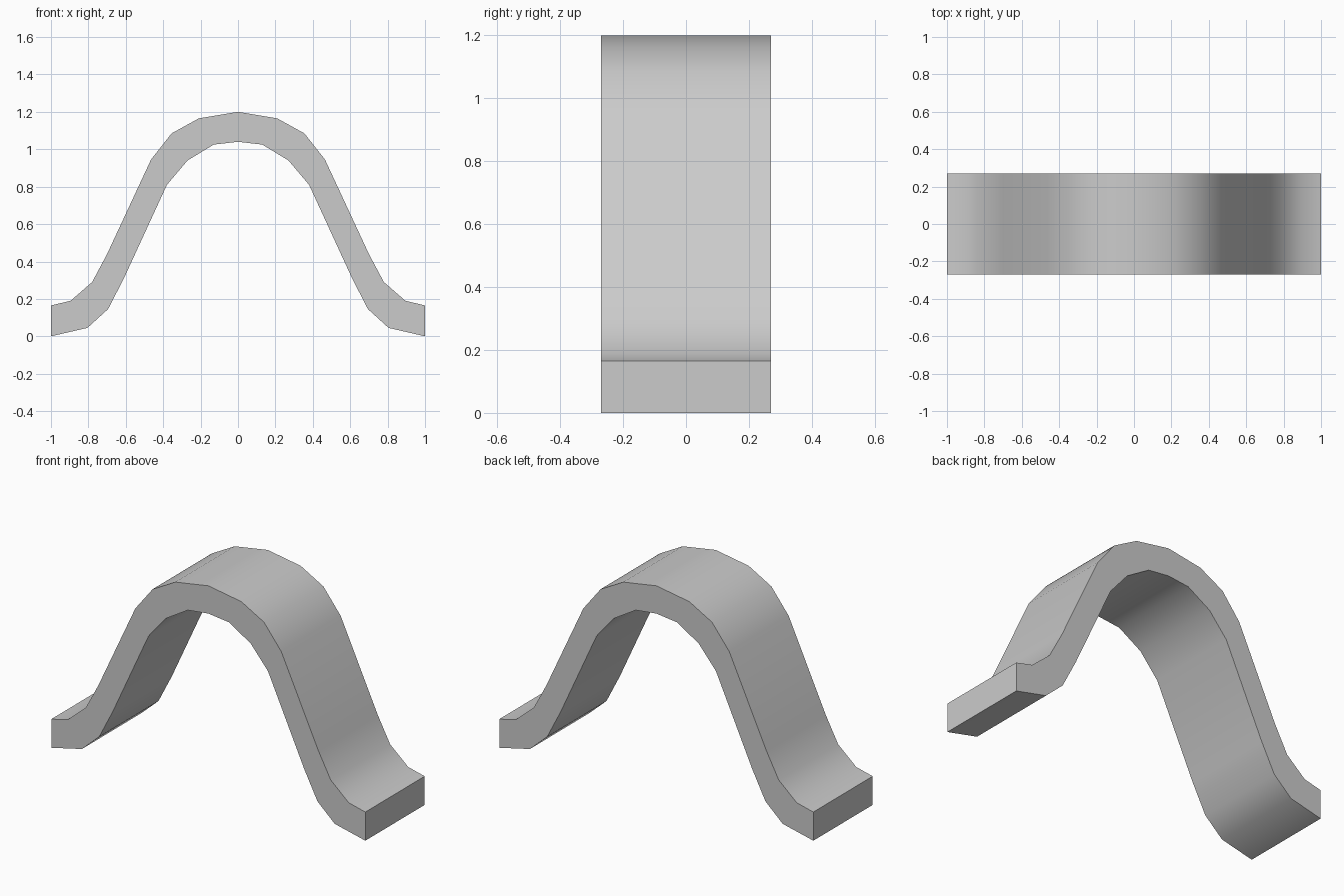
import bpy, bmesh, math
from mathutils import Vector

cube = bpy.data.objects.get("Cube")
if cube:
    bpy.data.objects.remove(cube, do_unlink=True)

HALF_DEPTH = 0.27

# One colour for the whole band
grey = bpy.data.materials.new("light_grey")
grey.use_nodes = True
colour = (0.6, 0.6, 0.6, 1)
grey.diffuse_color = colour
grey.node_tree.nodes["Principled BSDF"].inputs["Base Color"].default_value = colour

# Half profile (x, z) from the crown to the foot: upper and lower edge
upper = [(0, 1.2), (0.21, 1.165), (0.355, 1.085), (0.465, 0.945),
         (0.70, 0.44), (0.78, 0.29), (0.895, 0.19), (1, 0.165)]
lower = [(0, 1.04), (0.13, 1.025), (0.27, 0.94), (0.38, 0.81),
         (0.61, 0.31), (0.695, 0.145), (0.805, 0.045), (1, 0)]


def mirrored(half):
    """Complete a half profile across x = 0."""
    return [(-x, z) for x, z in reversed(half[1:])] + half


# Front face strip between both edges, then extruded to depth
bm = bmesh.new()
rows = [[bm.verts.new((x, -HALF_DEPTH, z)) for x, z in mirrored(edge)]
        for edge in (upper, lower)]
top, bottom = rows
outline = bm.faces.new(bottom + top[::-1])
ext = bmesh.ops.extrude_face_region(bm, geom=[outline], use_keep_orig=True)
moved = [v for v in ext["geom"] if isinstance(v, bmesh.types.BMVert)]
bmesh.ops.translate(bm, verts=moved, vec=Vector((0, 2 * HALF_DEPTH, 0)))
bmesh.ops.recalc_face_normals(bm, faces=bm.faces)

mesh = bpy.data.meshes.new("arched_band")
bm.to_mesh(mesh)
bm.free()
mesh.materials.append(grey)
band = bpy.data.objects.new("arched_band", mesh)
bpy.context.collection.objects.link(band)

# Smooth along the bend, crisp at the rims and foot ends
bpy.ops.object.select_all(action="DESELECT")
band.select_set(True)
bpy.context.view_layer.objects.active = band
bpy.ops.object.shade_smooth_by_angle(angle=math.radians(45))
